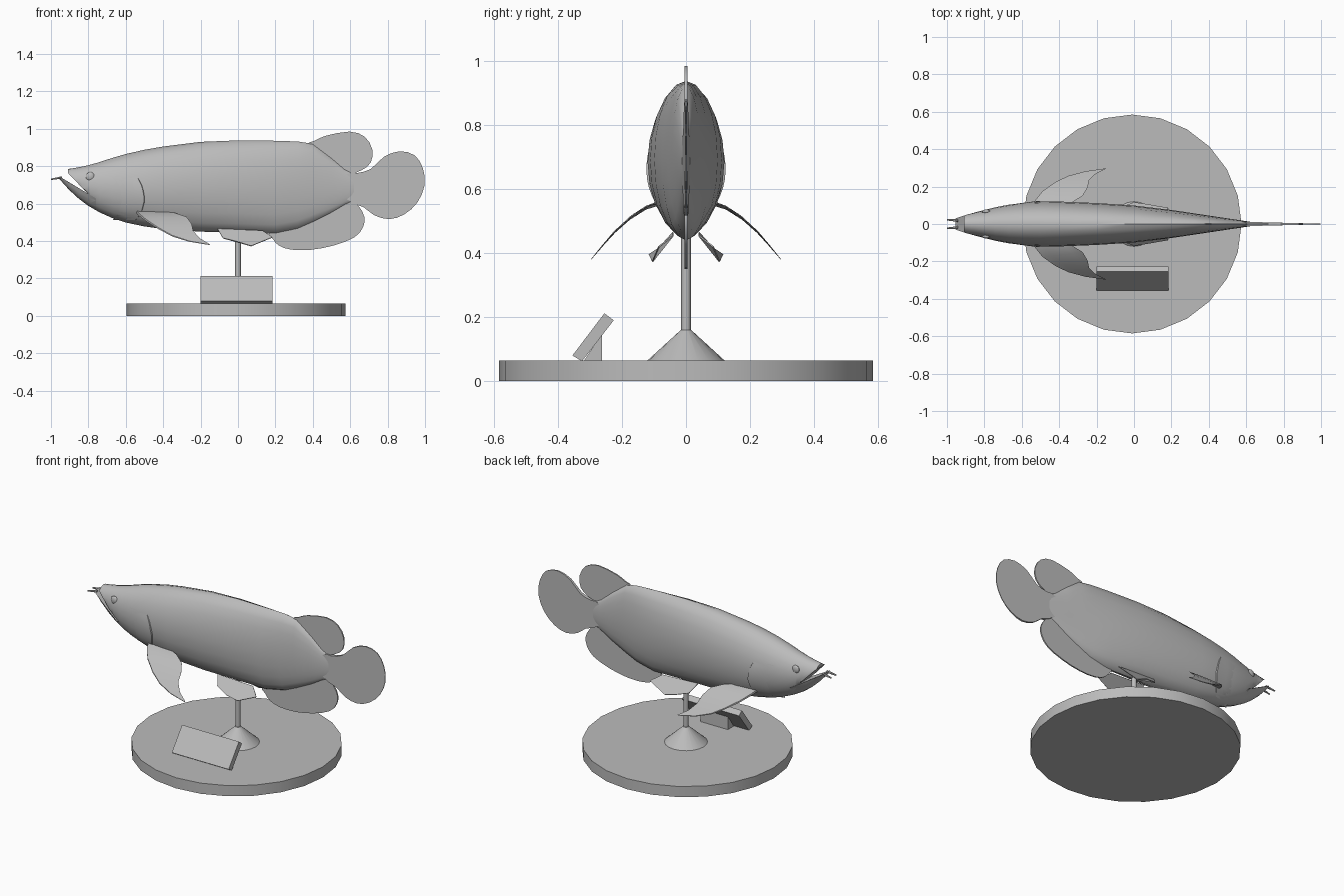
import bpy, bmesh, math
from mathutils import Vector

if "Cube" in bpy.data.objects:
    bpy.data.objects.remove(bpy.data.objects["Cube"])

grey = bpy.data.materials.new("plain_grey")
grey.diffuse_color = (0.5, 0.5, 0.5, 1)
grey.use_nodes = True
grey.node_tree.nodes["Principled BSDF"].inputs["Base Color"].default_value = grey.diffuse_color


def finish(name, bm, angle=40):
    """Turn a bmesh into a shaded object."""
    bmesh.ops.recalc_face_normals(bm, faces=bm.faces)
    mesh = bpy.data.meshes.new(name)
    bm.to_mesh(mesh)
    bm.free()
    mesh.materials.append(grey)
    ob = bpy.data.objects.new(name, mesh)
    bpy.context.collection.objects.link(ob)
    bpy.ops.object.select_all(action='DESELECT')
    ob.select_set(True)
    bpy.context.view_layer.objects.active = ob
    bpy.ops.object.shade_smooth_by_angle(angle=math.radians(angle))
    return ob


def loft(name, rings):
    bm = bmesh.new()
    vs = [[bm.verts.new(p) for p in r] for r in rings]
    n = len(vs[0])
    for a, b in zip(vs, vs[1:]):
        for i in range(n):
            bm.faces.new((a[i], a[(i + 1) % n], b[(i + 1) % n], b[i]))
    bm.faces.new(vs[0])
    bm.faces.new(vs[-1])
    return finish(name, bm)


def turned(name, profile, sides, cx=0.0):
    """Lathe a list of (radius, z) around a vertical axis."""
    return loft(name, [[(cx + r * math.cos(math.tau * i / sides), r * math.sin(math.tau * i / sides), z)
                        for i in range(sides)] for r, z in profile])


def prism(name, yz, x0, x1):
    return loft(name, [[(x, y, z) for y, z in yz] for x in (x0, x1)])


def lerp_table(table, x):
    if x <= table[0][0]:
        return table[0][1:]
    for a, b in zip(table, table[1:]):
        if x <= b[0]:
            t = (x - a[0]) / (b[0] - a[0])
            return tuple(p + (q - p) * t for p, q in zip(a[1:], b[1:]))
    return table[-1][1:]


# ---------------------------------------------------------------- stand
turned("base_disc", [(0.585, 0), (0.585, 0.065)], 24, -0.01)
turned("stand_foot", [(0.12, 0.065), (0.016, 0.16)], 20)
turned("stand_rod", [(0.015, 0.15), (0.015, 0.52)], 12)
prism("sign_plate", [(-0.355, 0.08), (-0.255, 0.212), (-0.226, 0.19), (-0.325, 0.062)], -0.2, 0.185)
prism("sign_support", [(-0.318, 0.065), (-0.262, 0.065), (-0.262, 0.148)], -0.1, 0.085)

# ---------------------------------------------------------------- fish body
# station: x, top, bottom, half width
BODY = [(-0.955, 0.785, 0.732, 0.03), (-0.91, 0.785, 0.68, 0.045), (-0.85, 0.794, 0.625, 0.062),
        (-0.8, 0.805, 0.588, 0.075), (-0.74, 0.822, 0.553, 0.09), (-0.67, 0.845, 0.522, 0.103),
        (-0.6, 0.865, 0.499, 0.112), (-0.5, 0.888, 0.478, 0.119), (-0.4, 0.905, 0.464, 0.12),
        (-0.2, 0.93, 0.45, 0.112), (0, 0.938, 0.446, 0.099), (0.2, 0.936, 0.44, 0.075),
        (0.32, 0.932, 0.465, 0.057), (0.4, 0.92, 0.5, 0.045), (0.5, 0.845, 0.55, 0.03),
        (0.57, 0.785, 0.592, 0.02), (0.62, 0.76, 0.615, 0.012)]


def section(x, low=-9, high=9, n=20):
    """Elliptical cross-section, flattened at the mouth line."""
    top, bot, w = lerp_table(BODY, x)
    c, h = (top + bot) / 2, (top - bot) / 2
    return [(x, w * math.sin(math.tau * i / n),
             min(high, max(low, c + h * math.cos(math.tau * i / n)))) for i in range(n)]


def half_width(x, z):
    top, bot, w = lerp_table(BODY, x)
    u = (z - (top + bot) / 2) / ((top - bot) / 2)
    return w * math.sqrt(max(0, 1 - u * u))


rings = [section(x, low=0.765 - 1.05 * (x + 0.91)) for x in (-0.91, -0.87, -0.83, -0.8)]
rings += [section(-0.79)] + [section(s[0]) for s in BODY[4:]]
loft("fish_body", rings)
loft("lower_jaw", [section(x, high=0.745 - 0.6 * (x + 0.955)) for x in (-0.955, -0.93, -0.9, -0.85, -0.8, -0.76)])

# ---------------------------------------------------------------- head details
GILL = [(0.51, -0.55), (0.55, -0.518), (0.62, -0.5), (0.69, -0.512), (0.745, -0.54)]
for side, label in ((-1, "right"), (1, "left")):
    # gill cover: thin flap rising towards its rear edge
    bm = bmesh.new()
    rows = []
    for j in range(11):
        z = 0.512 + 0.233 * j / 10
        xb = lerp_table(GILL, z)[0]
        fade = math.sin(math.pi * j / 10)
        row = [bm.verts.new((xb - 0.12 + 0.024 * i, side * (half_width(xb - 0.12 + 0.024 * i, z)
               + 0.007 * fade * i / 5 - 0.0005), z)) for i in range(6)]
        row.append(bm.verts.new((xb + 0.004, side * (half_width(xb, z) - 0.004), z)))
        rows.append(row)
    for a, b in zip(rows, rows[1:]):
        for i in range(6):
            bm.faces.new((a[i], a[i + 1], b[i + 1], b[i]))
    finish(label + "_gill_cover", bm)

    # eye: shallow dome
    bm = bmesh.new()
    bmesh.ops.create_uvsphere(bm, u_segments=14, v_segments=8, radius=0.024)
    bmesh.ops.scale(bm, vec=(1, 0.45, 1), verts=bm.verts)
    bmesh.ops.translate(bm, vec=(-0.79, side * (half_width(-0.79, 0.745) - 0.003), 0.745), verts=bm.verts)
    finish(label + "_eye", bm)

    # barbel: thin tapering feeler on the jaw tip
    path = [(-0.94, 0.018, 0.74, 0.007), (-0.97, 0.021, 0.735, 0.006), (-1.0, 0.023, 0.73, 0.004)]
    loft(label + "_barbel", [[(x, side * (y + r * math.cos(math.tau * i / 6)), z + r * math.sin(math.tau * i / 6))
                              for i in range(6)] for x, y, z, r in path])


# ---------------------------------------------------------------- median fins
def median_fin(name, outline, thick):
    """Upright fin: smooth outline through the points, thickness set by x."""
    pts = [Vector(p) for p in outline]
    n = len(pts)
    fine = []
    for i in range(n):
        a, b, c, d = (pts[(i + k) % n] for k in (-1, 0, 1, 2))
        for t in (0, 0.5):
            fine.append(0.5 * (2 * b + (c - a) * t + (2 * a - 5 * b + 4 * c - d) * t * t
                               + (3 * b - a - 3 * c + d) * t ** 3))
    loft(name, [[(p.x, s * thick(p.x), p.y) for p in fine] for s in (-1, 1)])


median_fin("tail_fin", [(0.58, 0.755), (0.64, 0.764), (0.71, 0.785), (0.78, 0.85), (0.865, 0.88), (0.945, 0.858),
                        (0.988, 0.79), (0.998, 0.70), (0.96, 0.607), (0.89, 0.543), (0.81, 0.517),
                        (0.73, 0.537), (0.67, 0.582), (0.58, 0.625)],
           lambda x: 0.002 + 0.028 * max(0, 0.95 - x))
median_fin("dorsal_fin", [(0.37, 0.915), (0.41, 0.936), (0.47, 0.963), (0.596, 0.985), (0.677, 0.958), (0.718, 0.89),
                          (0.71, 0.82), (0.66, 0.778), (0.59, 0.758), (0.5, 0.77), (0.42, 0.85)],
           lambda x: 0.004)
median_fin("anal_fin", [(0.17, 0.455), (0.187, 0.41), (0.22, 0.375), (0.285, 0.354), (0.39, 0.353), (0.515, 0.377),
                        (0.623, 0.42), (0.668, 0.473), (0.676, 0.527), (0.65, 0.58), (0.6, 0.618),
                        (0.5, 0.6), (0.35, 0.53)],
           lambda x: 0.004)

# ---------------------------------------------------------------- paired fins
ARCH = [(0.07, 0.56), (0.11, 0.55), (0.16, 0.523), (0.23, 0.46), (0.297, 0.38)]
# pectoral strip: leading x, leading y, trailing x, trailing y
PECTORAL = [(-0.545, 0.08, -0.42, 0.08), (-0.53, 0.125, -0.34, 0.11), (-0.49, 0.175, -0.275, 0.15),
            (-0.42, 0.225, -0.248, 0.195), (-0.35, 0.258, -0.24, 0.235), (-0.26, 0.282, -0.205, 0.268),
            (-0.155, 0.297, -0.15, 0.295)]
PELVIC = [(-0.11, 0.04, 0.465), (-0.08, 0.085, 0.415), (0, 0.115, 0.395), (0.07, 0.105, 0.373),
          (0.185, 0.085, 0.42), (0.13, 0.04, 0.455)]
for side, label in ((-1, "right"), (1, "left")):
    rings = []
    for k, (lx, ly, tx, ty) in enumerate(PECTORAL):
        t = 0.007 * (1 - k / 7)
        edge = []
        for i in range(5):
            f = i / 4
            x, y = lx + (tx - lx) * f, ly + (ty - ly) * f
            edge.append((x, side * y, lerp_table(ARCH, y)[0], t * (1 - 0.8 * f)))
        rings.append([(x, y, z + h) for x, y, z, h in edge] + [(x, y, z - h) for x, y, z, h in reversed(edge)])
    loft(label + "_pectoral_fin", rings)
    loft(label + "_pelvic_fin", [[(x, side * y + side * d, z + d) for x, y, z in PELVIC] for d in (-0.0015, 0.0015)])
